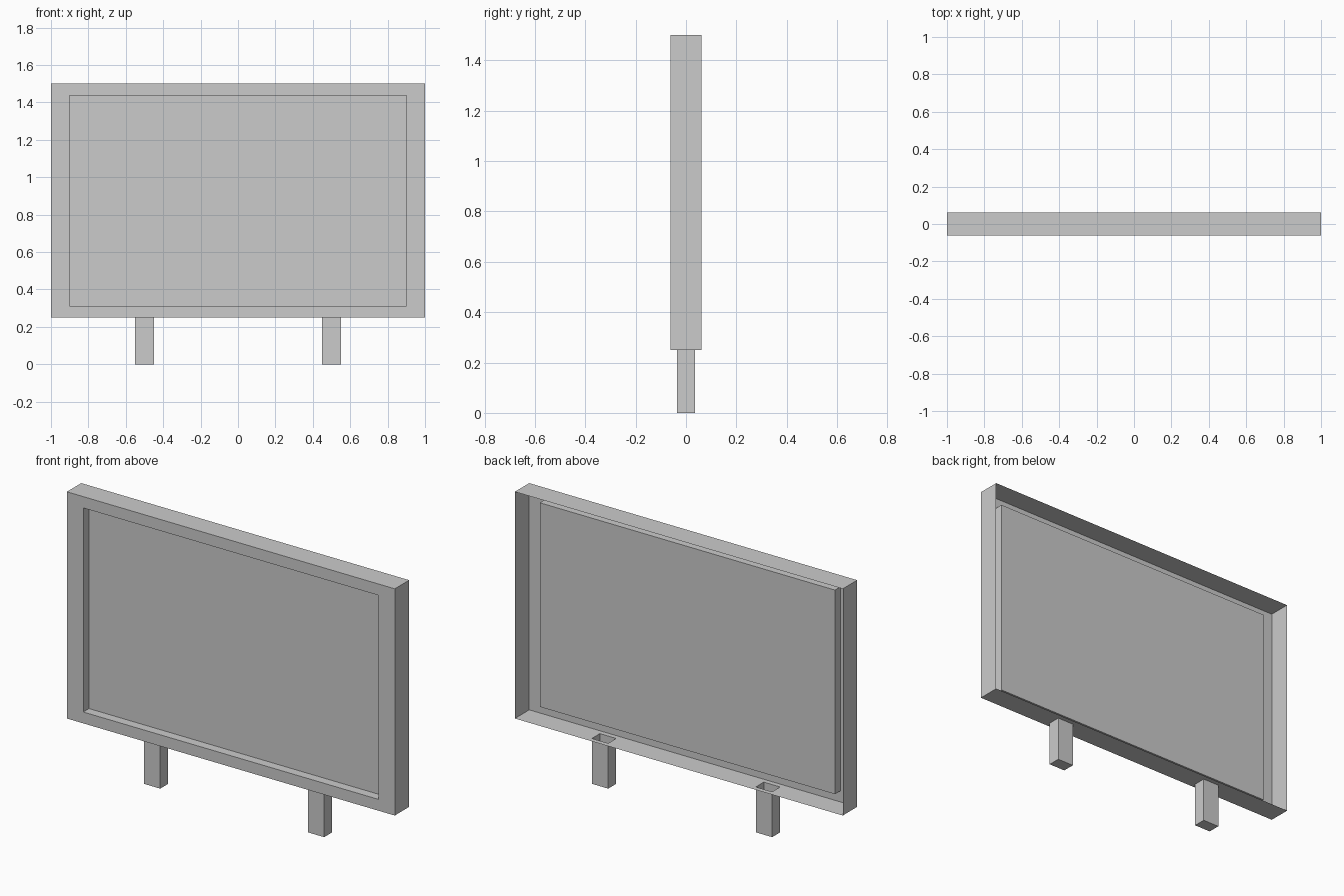
import bpy
import bmesh

if "Cube" in bpy.data.objects:
    bpy.data.objects.remove(bpy.data.objects["Cube"])

FRONT, BACK, SCREEN_Y = -0.0625, 0.0625, -0.0125
LEG_X, LEG_W, LEG_Y = 0.5, 0.05, 0.035
BOTTOM, TOP = 0.25, 1.5


def finish(bm, name):
    bmesh.ops.remove_doubles(bm, verts=bm.verts, dist=1e-5)
    mesh = bpy.data.meshes.new(name)
    bm.to_mesh(mesh)
    bm.free()
    obj = bpy.data.objects.new(name, mesh)
    bpy.context.collection.objects.link(obj)
    return obj


def rect(bm, hx, z0, z1, y):
    # corners in order: bottom left, bottom right, top right, top left
    return [bm.verts.new((x, y, z)) for x, z in
            ((-hx, z0), (hx, z0), (hx, z1), (-hx, z1))]


def bridge(bm, a, b, sides=range(4)):
    for i in sides:
        j = (i + 1) % 4
        bm.faces.new((a[i], a[j], b[j], b[i]))


# Thin sheet casing, open at the back: outer walls and front border
bm = bmesh.new()
back = rect(bm, 1.0, BOTTOM, TOP, BACK)
front = rect(bm, 1.0, BOTTOM, TOP, FRONT)
lip = rect(bm, 0.9, 0.3125, 1.4375, FRONT)
bridge(bm, front, back, (1, 2, 3))
for i in range(4):
    j = (i + 1) % 4
    bm.faces.new((front[i], front[j], lip[j], lip[i]))
for f in bm.faces:
    f.normal_update()
    c = f.calc_center_median()
    out = c.copy()
    out.z -= (BOTTOM + TOP) / 2
    if f.normal.dot(out) < 0:
        f.normal_flip()

# Bottom wall with openings where the hollow legs join
xs = [-1, -LEG_X - LEG_W, -LEG_X + LEG_W, LEG_X - LEG_W, LEG_X + LEG_W, 1]
ys = [FRONT, -LEG_Y, LEG_Y, BACK]
for i in range(5):
    for j in range(3):
        if j == 1 and i in (1, 3):
            continue
        bm.faces.new([bm.verts.new((x, y, BOTTOM)) for x, y in (
            (xs[i], ys[j]), (xs[i], ys[j + 1]),
            (xs[i + 1], ys[j + 1]), (xs[i + 1], ys[j]))])
finish(bm, "casing")

# Recessed screen with its side walls
bm = bmesh.new()
edge = rect(bm, 0.9, 0.3125, 1.4375, FRONT)
panel = rect(bm, 0.9, 0.3125, 1.4375, SCREEN_Y)
bridge(bm, edge, panel)
bm.faces.new(panel)
finish(bm, "screen")

# Hollow legs, closed at the foot and open at the top
for side, x in (("left", -LEG_X), ("right", LEG_X)):
    bm = bmesh.new()
    bmesh.ops.create_cube(bm, size=1.0)
    for v in bm.verts:
        v.co = (x + v.co.x * 2 * LEG_W, v.co.y * 2 * LEG_Y,
                (v.co.z + 0.5) * BOTTOM)
    top = [f for f in bm.faces if f.calc_center_median().z > BOTTOM - 0.01]
    bmesh.ops.delete(bm, geom=top, context='FACES_ONLY')
    finish(bm, side + "_leg")
